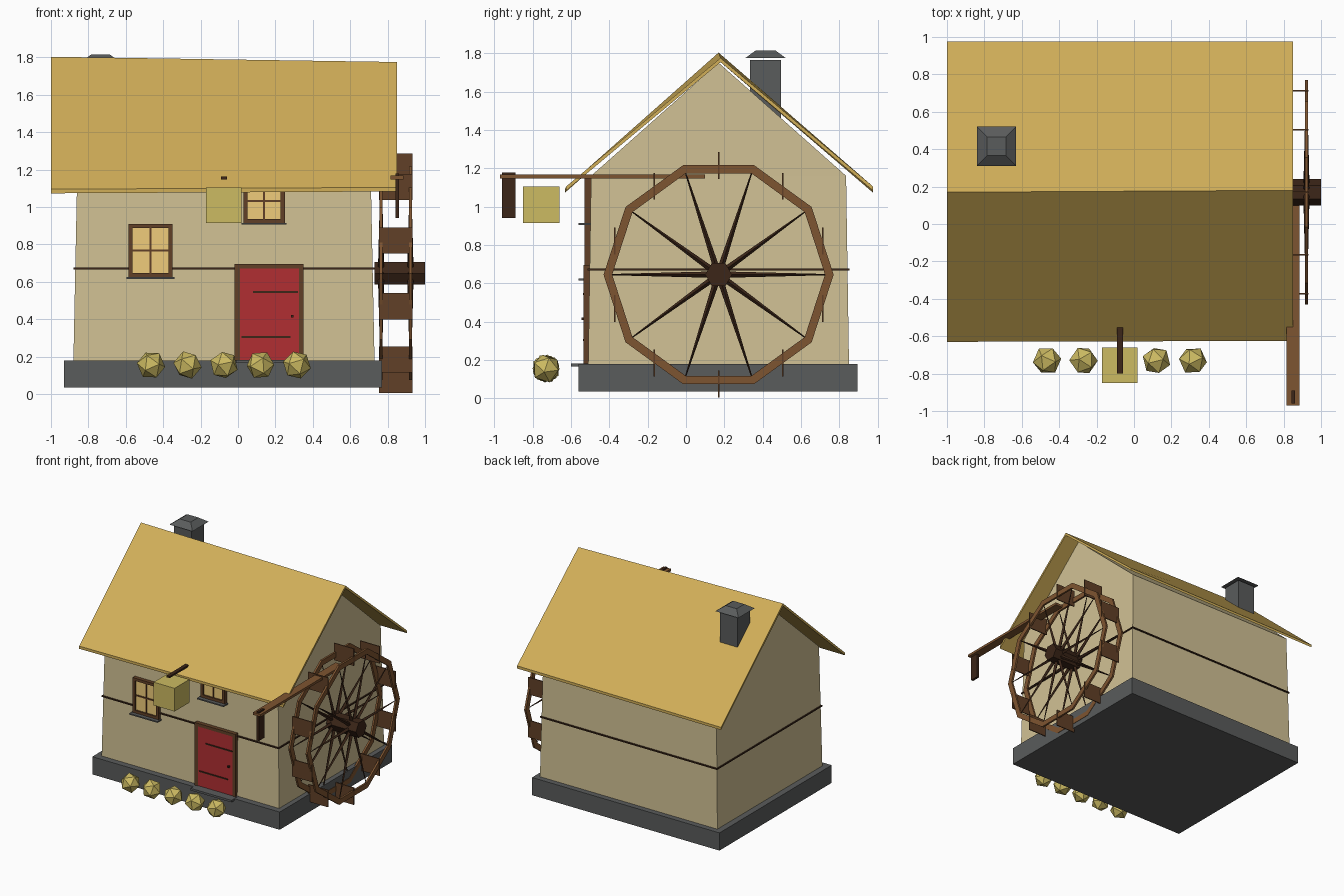
import bpy, bmesh, math, random
from mathutils import Vector, Matrix

if "Cube" in bpy.data.objects:
    bpy.data.objects.remove(bpy.data.objects["Cube"])

random.seed(4)


def mat(name, *rgb):
    """Material from 0-255 screen colours, converted to linear."""
    m = bpy.data.materials.new(name)
    m.diffuse_color = [(c / 255) ** 2.2 for c in rgb] + [1]
    m.use_nodes = True
    m.node_tree.nodes["Principled BSDF"].inputs["Base Color"].default_value = m.diffuse_color
    return m


PLASTER = mat("plaster", 208, 192, 147)
THATCH = mat("thatch", 208, 173, 89)
WOOD = mat("wood", 125, 85, 52)
FRAME = mat("frame_wood", 97, 66, 43)
DARK = mat("dark_wood", 62, 42, 30)
RED = mat("red_paint", 175, 50, 54)
GLASS = mat("lit_glass", 240, 203, 122)
STRAW = mat("straw", 203, 185, 98)
STONE = mat("stone", 90, 92, 92)


def obj(name, bm, m):
    bmesh.ops.recalc_face_normals(bm, faces=bm.faces)
    me = bpy.data.meshes.new(name)
    bm.to_mesh(me)
    bm.free()
    o = bpy.data.objects.new(name, me)
    bpy.context.collection.objects.link(o)
    me.materials.append(m)
    return o


def add_box(bm, x0, x1, y0, y1, z0, z1):
    t = Matrix.Translation(((x0 + x1) / 2, (y0 + y1) / 2, (z0 + z1) / 2))
    bmesh.ops.create_cube(bm, size=1, matrix=t @ Matrix.Diagonal((x1 - x0, y1 - y0, z1 - z0, 1)))


def boxes(name, m, *bs):
    bm = bmesh.new()
    for b in bs:
        add_box(bm, *b)
    return obj(name, bm, m)


def loft(name, m, a, b):
    """Solid between two matching closed loops."""
    bm = bmesh.new()
    va, vb = [bm.verts.new(p) for p in a], [bm.verts.new(p) for p in b]
    n = len(a)
    for i in range(n):
        j = (i + 1) % n
        bm.faces.new((va[i], va[j], vb[j], vb[i]))
    bm.faces.new(va)
    bm.faces.new(vb)
    return obj(name, bm, m)


def square(cx, cy, hx, hy, z):
    return [(cx + sx * hx, cy + sy * hy, z) for sx, sy in ((-1, -1), (1, -1), (1, 1), (-1, 1))]


# House body
CX, CY = -0.075, 0.17
boxes("stone_base", STONE, (-0.93, 0.77, -0.56, 0.895, 0.035, 0.18))
loft("walls", PLASTER, square(CX, CY, 0.805, 0.68, 0.18), square(CX, CY, 0.785, 0.665, 1.16))
gable = [(-0.495, 1.16), (0.835, 1.16), (CY, 1.75)]
loft("gable", PLASTER, [(-0.86, y, z) for y, z in gable], [(0.71, y, z) for y, z in gable])
boxes("wall_band", DARK, (-0.879, 0.729, -0.513, 0.853, 0.666, 0.676))

# Roof: bent slab with a slightly sagging right end
def roof_profile(x, ridge_y, ridge_z, y0, eave):
    top = [(y0, eave), (ridge_y, ridge_z), (0.975, eave)]
    return [(x, y, z) for y, z in top] + [(x, y, z - 0.022) for y, z in reversed(top)]


bm = bmesh.new()
L = [bm.verts.new(p) for p in roof_profile(-1.0, 0.17, 1.803, -0.63, 1.095)]
R = [bm.verts.new(p) for p in roof_profile(0.85, 0.18, 1.775, -0.625, 1.105)]
for i in range(6):
    j = (i + 1) % 6
    bm.faces.new((L[i], L[j], R[j], R[i]))
for s in (L, R):
    bm.faces.new((s[0], s[1], s[4], s[5]))
    bm.faces.new((s[1], s[2], s[3], s[4]))
obj("roof", bm, THATCH)

# Chimney
boxes("chimney", STONE, (-0.815, -0.655, 0.335, 0.495, 1.40, 1.765))
loft("chimney_cap", STONE, square(-0.735, 0.415, 0.105, 0.105, 1.775),
     square(-0.735, 0.415, 0.05, 0.05, 1.815))

# Door
boxes("door", RED, (0.01, 0.325, -0.53, -0.48, 0.18, 0.67))
boxes("door_frame", FRAME, (-0.02, 0.01, -0.535, -0.48, 0.18, 0.695),
      (0.325, 0.35, -0.535, -0.48, 0.18, 0.695), (0.01, 0.325, -0.535, -0.48, 0.67, 0.695))
boxes("door_hinges", DARK, (0.08, 0.32, -0.536, -0.52, 0.54, 0.55),
      (0.02, 0.28, -0.536, -0.52, 0.30, 0.31))
boxes("door_knob", DARK, (0.283, 0.297, -0.545, -0.52, 0.408, 0.422))
boxes("door_step", STONE, (-0.01, 0.36, -0.60, -0.5, 0.165, 0.182))

# Windows
for tag, x0, x1, z0, z1 in (("left", -0.585, -0.35, 0.625, 0.91), ("upper", 0.03, 0.25, 0.915, 1.15)):
    t, f, w = 0.022, -0.53, -0.48
    xm, zm = (x0 + x1) / 2, (z0 + z1) / 2
    boxes(tag + "_window_glass", GLASS, (x0 + t, x1 - t, -0.518, w, z0 + t, z1 - t))
    boxes(tag + "_window_frame", FRAME, (x0, x0 + t, f, w, z0, z1), (x1 - t, x1, f, w, z0, z1),
          (x0 + t, x1 - t, f, w, z0, z0 + t), (x0 + t, x1 - t, f, w, z1 - t, z1))
    boxes(tag + "_window_bars", FRAME, (xm - .005, xm + .005, -0.526, w, z0 + t, z1 - t),
          (x0 + t, x1 - t, -0.526, w, zm - .005, zm + .005))
    boxes(tag + "_window_sill", STONE, (x0 - .01, x1 + .01, -0.56, w, z0 - .01, z0))

# Water wheel: two ten-sided rims, tapered spokes, upright paddles, six-sided hub
WY, WZ = 0.17, 0.645
SIDES = (0.765, 0.922)


def polar(x, r, a):
    return Vector((x, WY + r * math.cos(a), WZ + r * math.sin(a)))


rim, spokes, paddles = bmesh.new(), bmesh.new(), bmesh.new()
for x in SIDES:
    rings = [[rim.verts.new(polar(x + d, r, math.radians(36 * k))) for k in range(10)]
             for d, r in ((-.008, .555), (.008, .555), (.008, .6), (-.008, .6))]
    for i in range(4):
        a, b = rings[i], rings[(i + 1) % 4]
        for k in range(10):
            j = (k + 1) % 10
            rim.faces.new((a[k], a[j], b[j], b[k]))
    for k in range(10):
        a = math.radians(36 * k)
        d = Vector((0, math.cos(a), math.sin(a)))
        m = Matrix.Translation(polar(x, 0.31, a)) @ d.to_track_quat('Z', 'Y').to_matrix().to_4x4()
        bmesh.ops.create_cone(spokes, cap_ends=True, segments=4, radius1=0.016, radius2=0.003,
                              depth=0.52, matrix=m)
for k in range(10):
    p = polar(0, 0.57, math.radians(18 + 36 * k))
    add_box(paddles, 0.755, 0.933, p.y - .004, p.y + .004, p.z - .07, p.z + .07)
obj("wheel_rims", rim, WOOD)
obj("wheel_spokes", spokes, DARK)
obj("wheel_paddles", paddles, FRAME)
hub = [math.radians(60 * k) for k in range(6)]
loft("wheel_hub", DARK, [polar(0.73, 0.07, a) for a in hub], [polar(1.0, 0.07, a) for a in hub])

# Water chute with hanging end board
boxes("chute_beam", WOOD, (0.815, 0.885, -0.97, 0.10, 1.147, 1.167))
boxes("chute_post", DARK, (0.842, 0.862, -0.96, -0.89, 0.94, 1.178))

# Hanging lantern block and its bracket
boxes("lantern", STRAW, (-0.17, 0.02, -0.85, -0.66, 0.915, 1.105))
boxes("lantern_bracket", DARK, (-0.09, -0.06, -0.80, -0.49, 1.148, 1.162))

# Row of low-poly bushes
for i, x in enumerate((-0.465, -0.27, -0.075, 0.12, 0.315)):
    bm = bmesh.new()
    rot = Matrix.Rotation(random.uniform(0, 6), 4, 'Z') @ Matrix.Rotation(random.uniform(0, 6), 4, 'X')
    bmesh.ops.create_icosphere(bm, subdivisions=1, radius=0.077,
                               matrix=Matrix.Translation((x, -0.73, 0.155)) @ rot)
    obj("bush_%d" % (i + 1), bm, STRAW)
